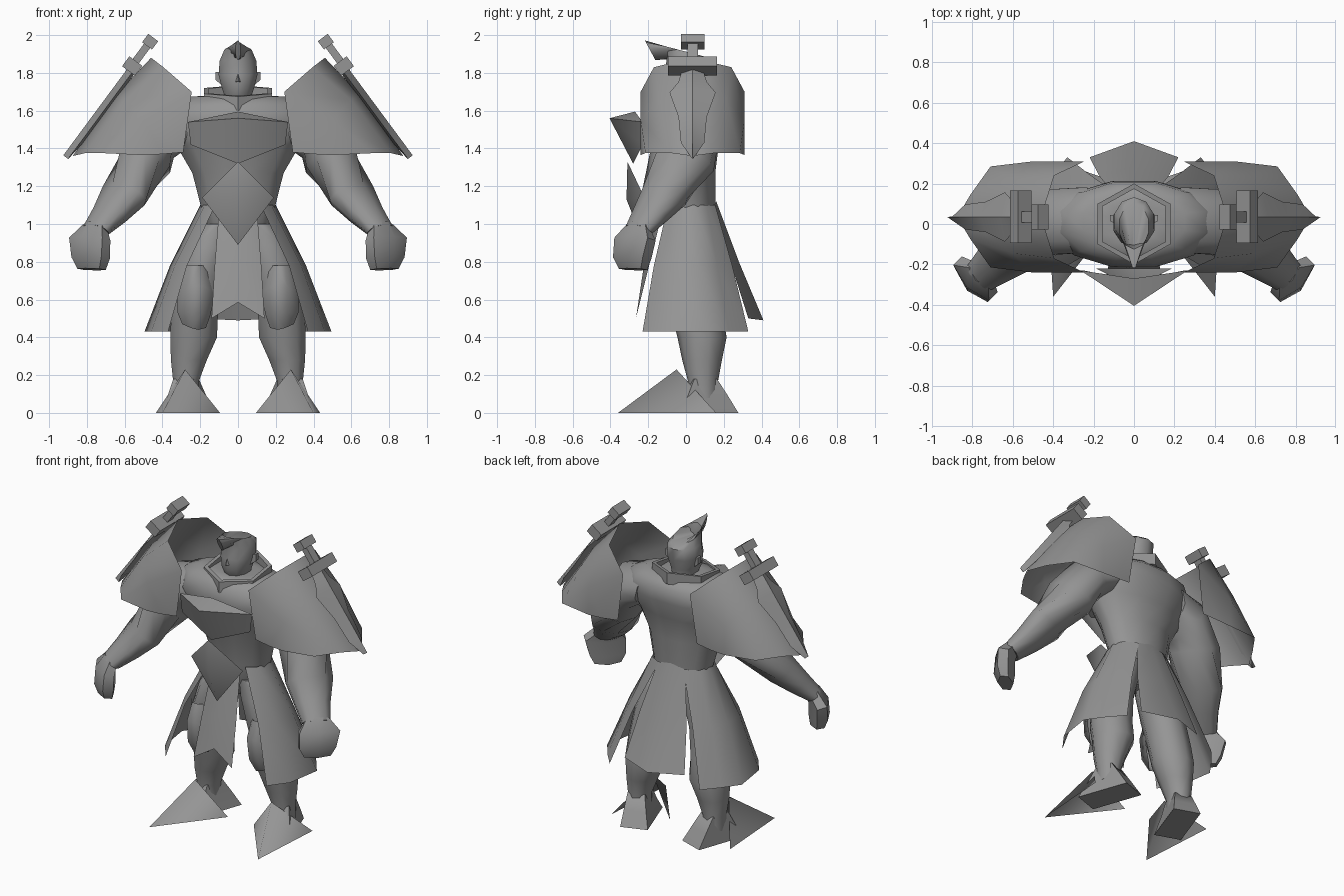
import bpy, bmesh, math
from mathutils import Vector

stone = bpy.data.materials.new("plain grey")
stone.diffuse_color = (0.3, 0.3, 0.3, 1)


def make(name, verts, faces, mirror=False, angle=40):
    mesh = bpy.data.meshes.new(name)
    mesh.from_pydata([tuple(v) for v in verts], [], faces)
    bm = bmesh.new()
    bm.from_mesh(mesh)
    bmesh.ops.remove_doubles(bm, verts=bm.verts, dist=0.0005)
    bmesh.ops.recalc_face_normals(bm, faces=bm.faces)
    bm.to_mesh(mesh)
    bm.free()
    mesh.materials.append(stone)
    ob = bpy.data.objects.new(name, mesh)
    bpy.context.collection.objects.link(ob)
    bpy.ops.object.select_all(action='DESELECT')
    ob.select_set(True)
    bpy.context.view_layer.objects.active = ob
    bpy.ops.object.shade_smooth_by_angle(angle=math.radians(angle))
    if mirror:
        ob.modifiers.new("mirror", 'MIRROR').merge_threshold = 0.0005
    return ob


def loft(name, rings, n=10, mirror=False, angle=60):
    """Skin rings given as (centre, half axis, half axis) and cap both ends."""
    verts, faces = [], []
    for c, u, v in rings:
        for i in range(n):
            a = 2 * math.pi * (i + 0.5) / n
            verts.append(Vector(c) + Vector(u) * math.cos(a) + Vector(v) * math.sin(a))
    for r in range(len(rings) - 1):
        for i in range(n):
            j = (i + 1) % n
            faces.append((r*n + i, r*n + j, r*n + n + j, r*n + n + i))
    faces += [tuple(range(n))[::-1], tuple(range(len(verts) - n, len(verts)))]
    return make(name, verts, faces, mirror, angle)


def sheet(name, rows, mirror=False, angle=40):
    """Open cloth or plate from rows of points."""
    w = len(rows[0])
    faces = [(r*w + i, r*w + i + 1, r*w + w + i + 1, r*w + w + i)
             for r in range(len(rows) - 1) for i in range(w - 1)]
    return make(name, [p for row in rows for p in row], faces, mirror, angle)


def flat_rings(data):
    """Horizontal rings from (x, y, z, half width, half depth)."""
    return [((x, y, z), (w, 0, 0), (0, d, 0)) for x, y, z, w, d in data]


def turned(c, wide, thin, tilt=.6):
    """Ring across the arm, broad diagonally and thin along the swing."""
    return (c, (.7 * wide, .7 * wide, 0), (.57 * thin, -.57 * thin, tilt * thin))


# Torso
loft("torso", flat_rings([
    (0, .03, .88, .09, .08), (0, .03, 1.0, .18, .12), (0, .03, 1.10, .205, .13),
    (0, .01, 1.27, .25, .15), (0, .0, 1.42, .34, .18), (0, .0, 1.54, .42, .22),
    (0, .01, 1.63, .37, .205), (0, .01, 1.675, .26, .16), (0, .01, 1.68, .12, .1)]), 12)

# Arms and fists
loft("arm", [
    ((.24, .02, 1.53), (0, .17, 0), (-.03, 0, .13)),
    ((.40, .01, 1.48), (0, .17, -.01), (.06, 0, .13)),
    ((.49, -.02, 1.34), (.04, .165, -.04), (.13, -.03, .07)),
    turned((.605, -.115, 1.15), .15, .105),
    turned((.68, -.19, 1.05), .115, .08),
    turned((.755, -.255, .965), .09, .055)], 10, True)
loft("fist", [
    turned((.755, -.25, .985), .08, .05),
    turned((.785, -.27, .92), .145, .075, .2),
    turned((.78, -.285, .82), .13, .08, .1),
    turned((.775, -.28, .76), .095, .06, .1)], 6, True, 50)

# Legs and heels
loft("leg", flat_rings([
    (.10, .03, 1.0, .09, .11), (.15, .03, .88, .13, .13), (.2, .03, .72, .13, .14),
    (.23, .06, .52, .13, .135), (.235, .085, .40, .13, .13), (.26, .085, .28, .1, .105),
    (.275, .09, .17, .072, .08), (.275, .09, .08, .07, .08)]), 10, True)
loft("heel", [
    ((.275, .09, .18), (.075, .02, 0), (-.02, .085, 0)),
    ((.27, .095, .09), (.095, .03, 0), (-.05, .15, 0)),
    ((.265, .09, 0), (.115, .04, 0), (-.08, .225, 0))], 4, True, 60)

# Pointed foot guards
make("foot_guard", [(.28, -.05, .23), (.4, -.36, 0), (.435, .16, 0), (.095, .03, 0)],
     [(0, 1, 2), (0, 3, 1)], True, 120)

# Knee plates
sheet("knee_plate", [
    [(.155, -.07, .78), (.2, -.125, .78), (.25, -.125, .78), (.29, -.07, .78)],
    [(.125, -.05, .64), (.18, -.165, .67), (.26, -.165, .67), (.32, -.05, .63)],
    [(.145, -.05, .52), (.19, -.155, .53), (.26, -.155, .53), (.32, -.05, .53)],
    [(.17, -.06, .45), (.21, -.11, .44), (.25, -.11, .45), (.295, -.06, .47)]], True, 80)

# Side skirts: a flared wrap from front corner round to rear corner
top = [(.12, -.095), (.175, -.05), (.2, .04), (.175, .11), (.09, .155)]
mid = [(.27, -.17), (.335, -.08), (.36, .07), (.30, .165), (.22, .245)]
low = [(.37, -.23), (.46, -.11), (.495, .12), (.42, .225), (.33, .33)]
sheet("side_skirt", [[(x, y, z) for x, y in row]
                     for row, z in ((top, 1.10), (mid, .78), (low, .43))], True, 60)

# Rear tail and front cloth, each folded down the middle
sheet("rear_tail", [
    [(-.10, .15, 1.10), (0, .16, 1.12), (.10, .15, 1.10)],
    [(-.17, .235, .80), (0, .28, .80), (.17, .235, .80)],
    [(-.22, .33, .50), (0, .41, .49), (.22, .33, .50)]], angle=60)
sheet("front_cloth", [
    [(-.10, -.12, 1.08), (0, -.15, 1.1), (.10, -.12, 1.08)],
    [(-.125, -.20, .76), (0, -.22, .8), (.125, -.20, .76)],
    [(-.14, -.265, .50), (0, -.25, .585), (.14, -.265, .50)]])

# Belt diamond
make("belt_diamond", [(0, -.31, 1.33), (.19, -.22, 1.14), (0, -.22, .89), (-.19, -.22, 1.14),
                      (0, -.315, 1.13)],
     [(0, 4, 1), (4, 2, 1), (0, 3, 4), (4, 3, 2)], angle=80)

# Breastplate with keel and top ledge
make("breastplate", [(0, -.405, 1.56), (.265, -.23, 1.54), (.25, -.23, 1.42), (0, -.28, 1.32),
                     (-.25, -.23, 1.42), (-.265, -.23, 1.54), (0, -.27, 1.595)],
     [(0, 3, 2, 1), (0, 5, 4, 3), (0, 1, 6), (0, 6, 5)], angle=80)

# Six sided neck ring, lower at the front
rows = []
for rad, lift in ((1, 0), (1, .075), (.87, .075), (.87, 0)):
    row = []
    for i in range(7):
        a = math.pi / 2 + i * math.pi / 3
        y = .2 * rad * math.sin(a)
        row.append((.208 * rad * math.cos(a), y, 1.63 + lift + .15 * y))
    rows.append(row)
sheet("neck_ring", rows + [rows[0]], angle=20)

# Head sweeping up into a forward crest, ears and nose
loft("head", flat_rings([
    (0, .03, 1.60, .07, .075), (0, .005, 1.665, .07, .095), (0, -.005, 1.72, .09, .11),
    (0, .005, 1.79, .108, .12), (0, .015, 1.865, .102, .118)]) + [
    ((0, -.01, 1.915), (.075, 0, 0), (0, .115, -.03)),
    ((0, -.19, 1.92), (.015, 0, 0), (0, .028, -.052))], 10, False, 50)
loft("ear", [((.09, .02, 1.77), (0, .03, 0), (0, 0, .045)),
             ((.12, .03, 1.785), (0, .02, 0), (0, 0, .03))], 4, True, 20)
make("nose", [(0, -.105, 1.82), (.02, -.1, 1.75), (-.02, -.1, 1.75), (0, -.13, 1.757)],
     [(0, 3, 1), (0, 2, 3), (1, 3, 2)], angle=90)

# Shoulder shells: inner arch, bulge and outer lip, symmetric about y = mid_y
mid_y = .035
inner = [(.29, -.265, 1.38), (.245, -.275, 1.7), (.395, -.205, 1.83), (.46, 0, 1.88)]
bulge = [(.40, -.275, 1.37), (.50, -.275, 1.55), (.60, -.18, 1.655), (.64, 0, 1.69)]
outer = [(.5, -.275, 1.365), (.71, -.25, 1.375), (.81, -.11, 1.375), (.875, 0, 1.36)]


def arch(half):
    return ([(x, mid_y + y, z) for x, y, z in half]
            + [(x, mid_y - y, z) for x, y, z in half[-2::-1]])


sheet("shoulder_shell", [arch(inner), arch(bulge), arch(outer)], True, 55)

# Swords lying on the shoulders; t runs along the blade, s across, h off the surface
along = Vector((.595, 0, -.804))
off = Vector((.804, 0, .595))
start = Vector((.465, mid_y, 1.965))


def place(t, s, h=0):
    return start + along * t + Vector((0, s, 0)) + off * h


def bar(name, t, length, width, height):
    half = [(-1, -1), (1, -1), (1, 1), (-1, 1)]
    verts = [place(t + e * length / 2, s * width / 2, h * height / 2)
             for e in (-1, 1) for s, h in half]
    make(name, verts, [(0, 1, 2, 3), (4, 5, 6, 7)]
         + [(i, (i + 1) % 4, 4 + (i + 1) % 4, 4 + i) for i in range(4)], True, 20)


bar("sword_pommel", 0, .055, .125, .065)
bar("sword_grip", .08, .14, .055, .04)
bar("sword_guard", .16, .065, .26, .085)
blade = [(.19, .06), (.25, .075), (.32, .122), (.48, .075), (.65, .062), (.757, .002)]
sheet("sword_blade", [[place(t, -w, -.02), place(t, 0, .012), place(t, w, -.02),
                       place(t, 0, -.035 if w > .01 else 0), place(t, -w, -.02)]
                      for t, w in blade], True, 30)
